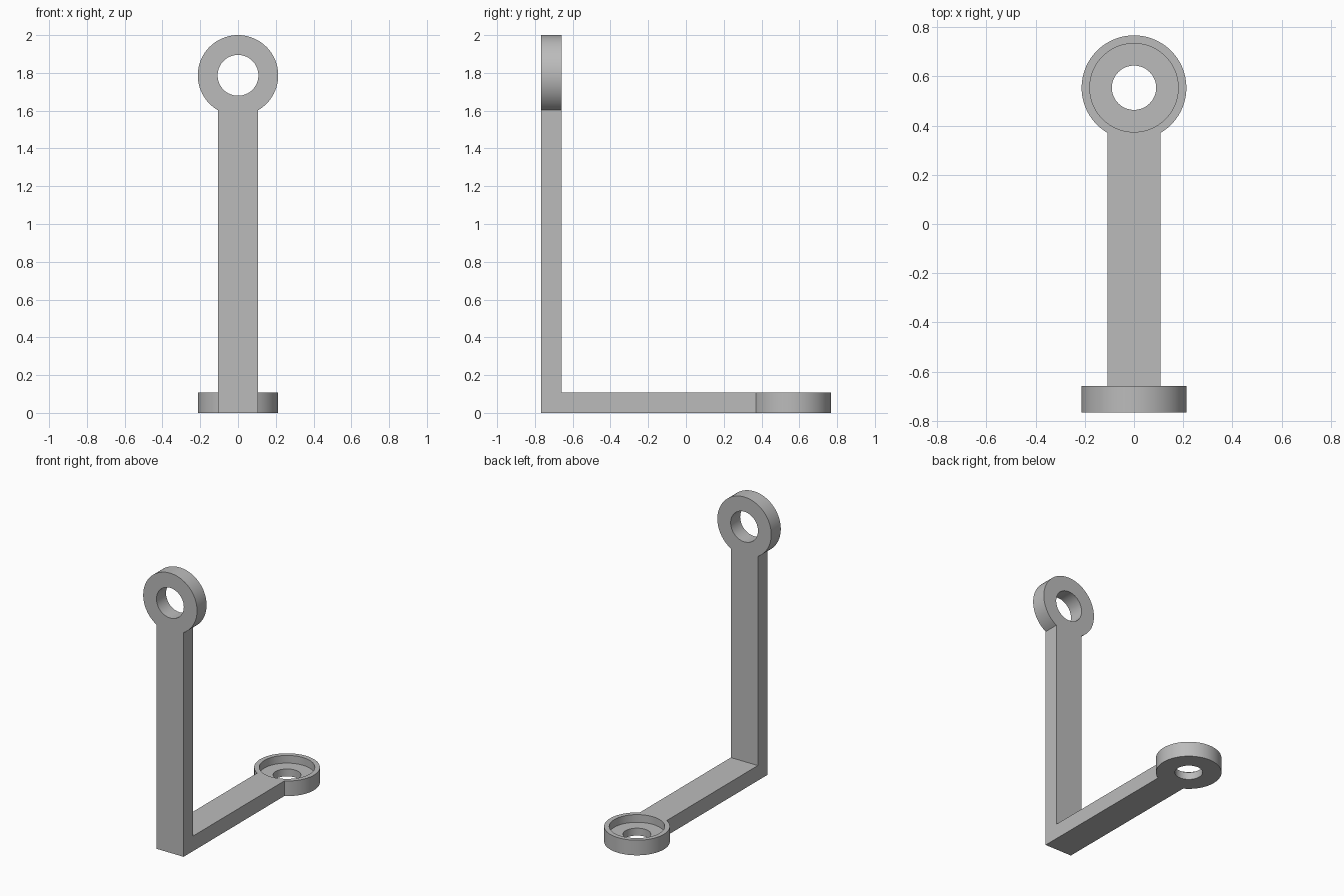
import bpy, bmesh
from math import sin, cos, asin, pi
from mathutils import Matrix, Vector

if "Cube" in bpy.data.objects:
    bpy.data.objects.remove(bpy.data.objects["Cube"], do_unlink=True)

THICK, HALF_W, EYE_R = 0.108, 0.107, 0.213
HOLE_UP, HOLE_FLAT, RECESS_R, RECESS_D = 0.108, 0.09, 0.18, 0.055
TOP, BACK, SEG = 2.0, 0.767, 64

grey = bpy.data.materials.new("plain grey")
grey.use_nodes = True
colour = (0.5, 0.5, 0.5, 1)
grey.diffuse_color = colour
grey.node_tree.nodes["Principled BSDF"].inputs["Base Color"].default_value = colour


def make_object(name, bm):
    bmesh.ops.recalc_face_normals(bm, faces=bm.faces)
    mesh = bpy.data.meshes.new(name)
    bm.to_mesh(mesh)
    bm.free()
    mesh.materials.append(grey)
    obj = bpy.data.objects.new(name, mesh)
    bpy.context.collection.objects.link(obj)
    return obj


def eye_bar(name, start, centre, matrix):
    """Flat bar with a round eye at its far end, lying along +y."""
    a = asin(HALF_W / EYE_R)
    pts = [(-HALF_W, start), (HALF_W, start)]
    for i in range(SEG + 1):
        t = -pi / 2 + a + (2 * pi - 2 * a) * i / SEG
        pts.append((EYE_R * cos(t), centre + EYE_R * sin(t)))
    bm = bmesh.new()
    face = bm.faces.new([bm.verts.new((x, y, 0)) for x, y in pts])
    ext = bmesh.ops.extrude_face_region(bm, geom=[face])
    moved = [v for v in ext["geom"] if isinstance(v, bmesh.types.BMVert)]
    bmesh.ops.translate(bm, verts=moved, vec=(0, 0, THICK))
    bm.transform(matrix)
    return make_object(name, bm)


def cylinder(name, radius, depth, matrix):
    bm = bmesh.new()
    bmesh.ops.create_cone(bm, cap_ends=True, segments=SEG, radius1=radius,
                          radius2=radius, depth=depth, matrix=matrix)
    return make_object(name, bm)


def combine(target, other, operation):
    mod = target.modifiers.new(operation.lower(), "BOOLEAN")
    mod.operation, mod.solver, mod.object = operation, "EXACT", other
    bpy.context.view_layer.objects.active = target
    bpy.ops.object.modifier_apply(modifier=mod.name)
    bpy.data.objects.remove(other, do_unlink=True)


# Upright bar and foot bar, merged into one L-shaped solid
stand = Matrix.Translation((0, THICK - BACK, 0)) @ Matrix.Rotation(pi / 2, 4, "X")
eye_z, eye_y = TOP - EYE_R, BACK - EYE_R
bracket = eye_bar("angle_bracket", 0, eye_z, stand)
foot = eye_bar("foot_bar", -BACK, eye_y, Matrix.Identity(4))
combine(bracket, foot, "UNION")

# Through holes and the round recess on top of the foot eye
upright_axis = Matrix.Translation((0, THICK / 2 - BACK, eye_z)) @ Matrix.Rotation(pi / 2, 4, "X")
foot_axis = Matrix.Translation((0, eye_y, THICK / 2))
recess_axis = Matrix.Translation((0, eye_y, THICK))
for name, radius, depth, axis in (
        ("upright_hole", HOLE_UP, 3 * THICK, upright_axis),
        ("foot_hole", HOLE_FLAT, 3 * THICK, foot_axis),
        ("foot_recess", RECESS_R, 2 * RECESS_D, recess_axis)):
    combine(bracket, cylinder(name, radius, depth, axis), "DIFFERENCE")

# Smooth round walls, sharp edges
bpy.ops.object.select_all(action="DESELECT")
bracket.select_set(True)
bpy.context.view_layer.objects.active = bracket
bpy.ops.object.shade_smooth_by_angle(angle=pi / 6)
